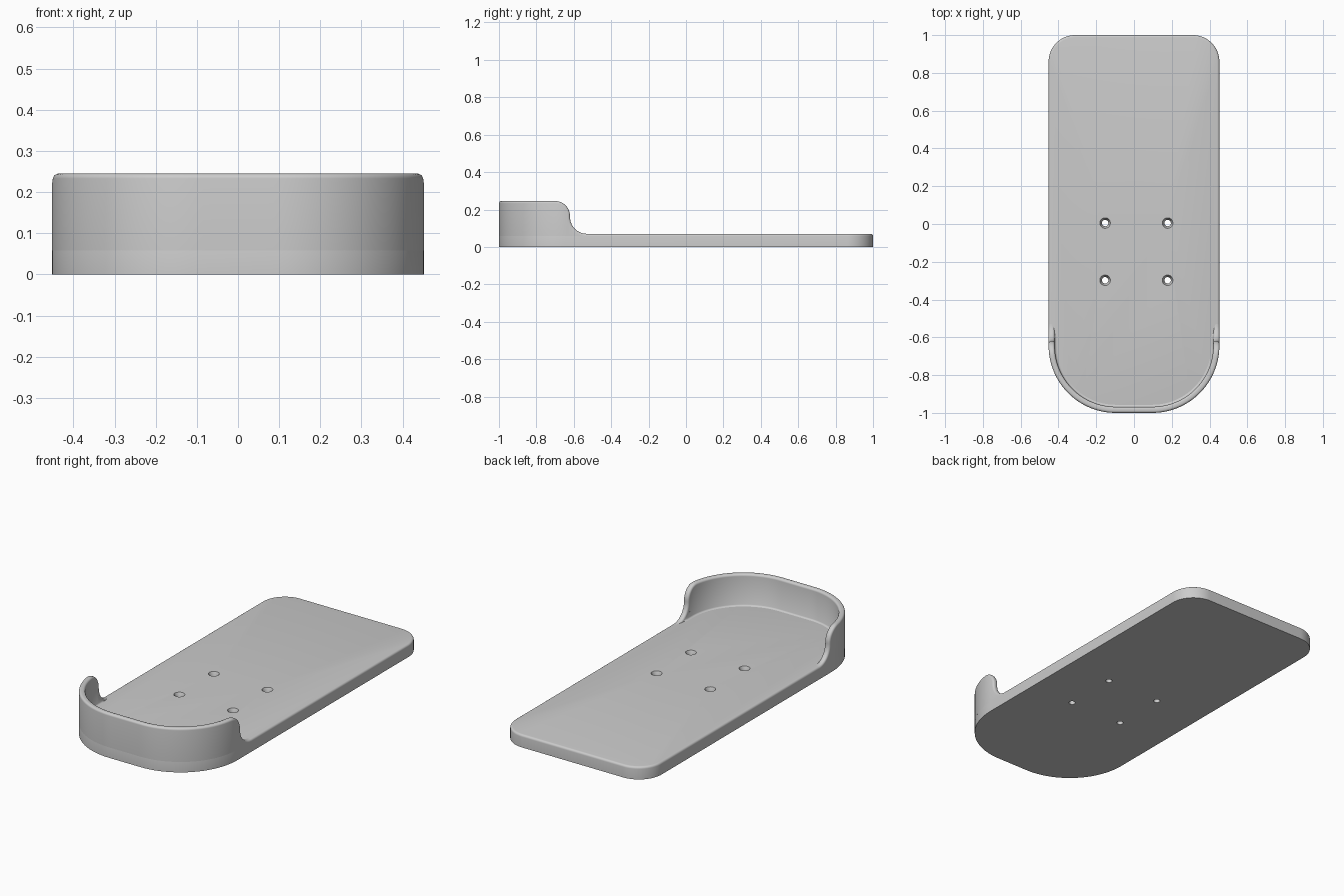
import bpy, bmesh
from math import sin, cos, pi

if "Cube" in bpy.data.objects:
    bpy.data.objects.remove(bpy.data.objects["Cube"])

W, FLOOR, TOP = 0.452, 0.07, 0.245      # half width, plate thickness, lip height
RF, RB = 0.355, 0.14                    # front and back corner radii
WALL, R = 0.032, 0.012                  # lip thickness, edge rounding


def make_object(name, verts, faces):
    bm = bmesh.new()
    vs = [bm.verts.new(v) for v in verts]
    for f in faces:
        bm.faces.new([vs[i] for i in f])
    bmesh.ops.recalc_face_normals(bm, faces=bm.faces)
    mesh = bpy.data.meshes.new(name)
    bm.to_mesh(mesh)
    bm.free()
    ob = bpy.data.objects.new(name, mesh)
    bpy.context.collection.objects.link(ob)
    return ob


def skin(name, rings):
    """Closed loops joined in sequence and capped at both ends."""
    n = len(rings[0])
    verts = [p for ring in rings for p in ring]
    faces = [(k * n + i, k * n + (i + 1) % n, (k + 1) * n + (i + 1) % n, (k + 1) * n + i)
             for k in range(len(rings) - 1) for i in range(n)]
    faces += [tuple(range(n)), tuple(range(len(verts) - n, len(verts)))]
    return make_object(name, verts, faces)


def smooth(ob):
    bpy.ops.object.select_all(action='DESELECT')
    ob.select_set(True)
    bpy.context.view_layer.objects.active = ob
    bpy.ops.object.shade_smooth_by_angle(angle=0.6)


def plate_ring(inset, z, seg=20):
    pts = []
    for sx, sy, r, a0 in ((1, 1, RB, 0), (-1, 1, RB, 1), (-1, -1, RF, 2), (1, -1, RF, 3)):
        for i in range(seg + 1):
            a = (a0 + i / seg) * pi / 2
            pts.append((sx * (W - r) + (r - inset) * cos(a),
                        sy * (1 - r) + (r - inset) * sin(a), z))
    return pts


# base plate with softly rounded top edge
edge = [(R * (1 - cos(a)), FLOOR - R + R * sin(a)) for a in (i * pi / 8 for i in range(5))]
plate = skin("base_plate", [plate_ring(0, 0)] + [plate_ring(t, z) for t, z in edge])

# countersunk screw holes
for x in (-0.153, 0.178):
    for y in (0.005, -0.298):
        prof = ((-0.02, 0.017), (0.045, 0.017), (FLOOR, 0.028), (0.09, 0.028))
        cutter = skin("hole_cutter", [[(x + r * cos(i * pi / 16), y + r * sin(i * pi / 16), z)
                                       for i in range(32)] for z, r in prof])
        cutter.hide_render = True
        mod = plate.modifiers.new("hole", 'BOOLEAN')
        mod.object, mod.operation, mod.solver = cutter, 'DIFFERENCE', 'EXACT'
        bpy.context.view_layer.objects.active = plate
        bpy.ops.object.modifier_apply(modifier=mod.name)
        bpy.data.objects.remove(cutter)
smooth(plate)

# raised lip: stations (distance along outline, height, edge normal)
FLAT = W - RF
ARC_END = FLAT + RF * pi / 2


def outline(s, inset):
    """Point at distance s from the front middle along the right half outline."""
    if s < FLAT:
        return s, -1 + inset
    if s < ARC_END:
        a = (s - FLAT) / RF
        return FLAT + (RF - inset) * sin(a), -1 + RF - (RF - inset) * cos(a)
    return W - inset, -1 + RF + s - ARC_END


def at(y):
    return ARC_END + y + 1 - RF


s0 = at(-0.70)
half = [(s0 * i / 28, TOP, 0, 1) for i in range(28)]
for i in range(13):                      # convex shoulder
    a = pi / 2 * (1 - i / 12)
    half.append((s0 + 0.08 * cos(a), TOP - 0.08 + 0.08 * sin(a), cos(a), sin(a)))
for i in range(13):                      # concave sweep into the plate
    a = pi / 2 * i / 12
    half.append((at(-0.53) - 0.09 * cos(a), FLOOR + 0.09 - 0.09 * sin(a), cos(a), sin(a)))


def section(station, side):
    s, z, ns, nz = station
    f = max(0, min(0.012, (z - FLOOR) / 2))
    base = FLOOR - R
    arc = [(R * (1 - cos(a)), R * (1 - sin(a))) for a in (i * pi / 10 for i in range(6))]
    top = arc + [(WALL - t, d) for t, d in reversed(arc)]
    pts = [(0, s - ns * R, base)]
    pts += [(t, s - ns * d, max(z - nz * d, base + 0.0001)) for t, d in top]
    foot = s - ns * R
    for i in range(1, 5):                # fillet at the floor
        a = i * pi / 8
        zf = FLOOR + f * (1 - sin(a)) - 0.0002
        pts.append((WALL + f * (1 - cos(a)), foot, min(zf, z - nz * R)))
    pts.append((WALL + f, foot, base - 0.001))
    ring = []
    for t, sd, zz in pts:
        x, y = outline(max(sd, 0), t)
        ring.append((side * x, y, zz))
    return ring


rings = [section(st, -1) for st in reversed(half[1:])] + [section(st, 1) for st in half]
smooth(skin("front_lip", rings))
